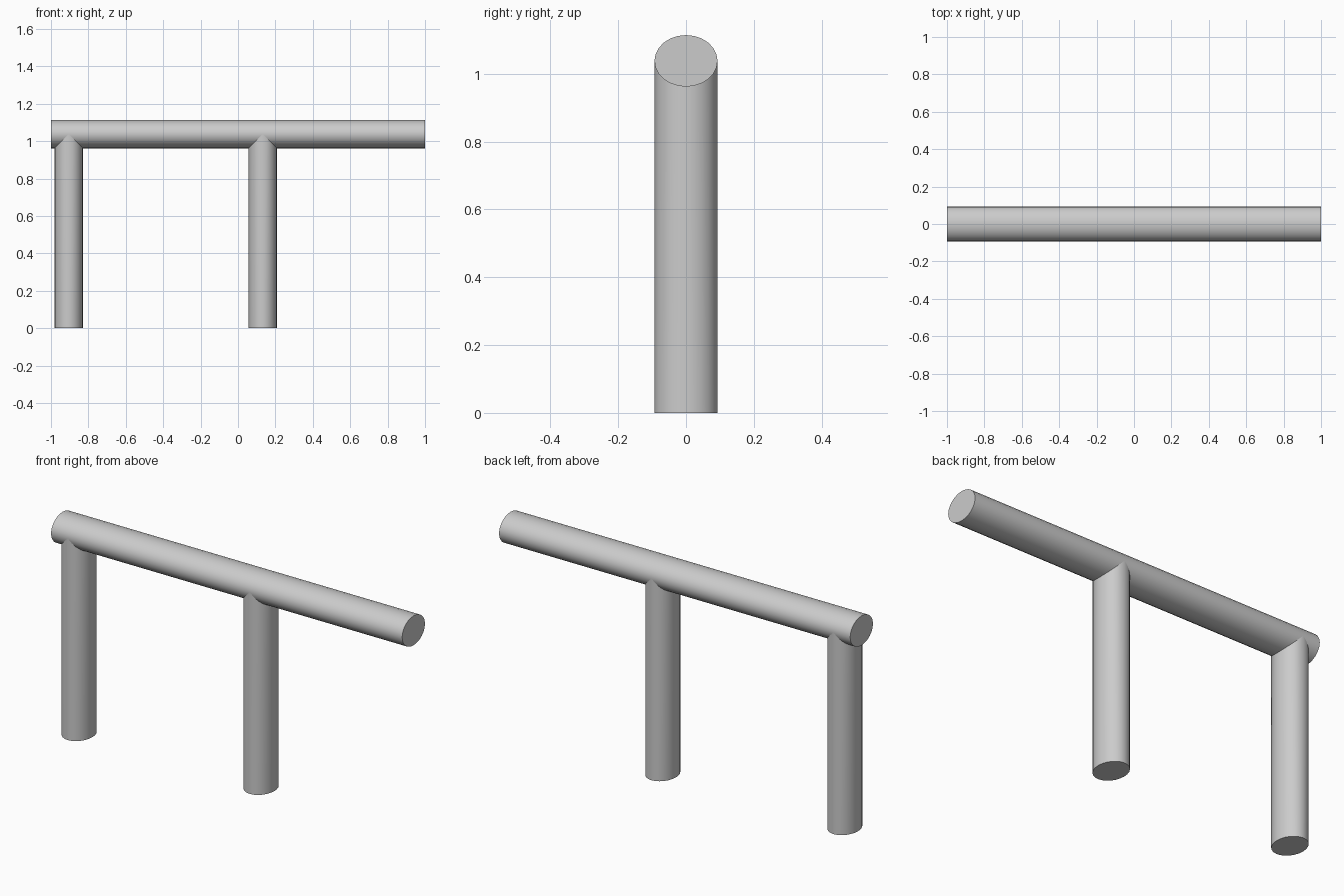
import bpy, bmesh
from math import cos, sin, pi, radians

if "Cube" in bpy.data.objects:
    bpy.data.objects.remove(bpy.data.objects["Cube"])

SIDES = 24
WIDE, NARROW = 0.093, 0.076      # half width in y, half thickness across
BAR_Z = 1.038


def tube(name, ring_start, ring_end, cap_end=True):
    """Solid skin between two rings of points."""
    bm = bmesh.new()
    a = [bm.verts.new(p) for p in ring_start]
    b = [bm.verts.new(p) for p in ring_end]
    for i in range(SIDES):
        j = (i + 1) % SIDES
        bm.faces.new((a[i], a[j], b[j], b[i]))
    bm.faces.new(a[::-1])
    if cap_end:
        bm.faces.new(b)
    bmesh.ops.recalc_face_normals(bm, faces=bm.faces)
    mesh = bpy.data.meshes.new(name)
    bm.to_mesh(mesh)
    bm.free()
    obj = bpy.data.objects.new(name, mesh)
    bpy.context.collection.objects.link(obj)
    bpy.ops.object.select_all(action='DESELECT')
    obj.select_set(True)
    bpy.context.view_layer.objects.active = obj
    bpy.ops.object.shade_smooth_by_angle(angle=radians(35))


# Oval section: (offset across the tube, offset in y)
section = [(NARROW * cos(2 * pi * i / SIDES), WIDE * sin(2 * pi * i / SIDES))
           for i in range(SIDES)]

# Horizontal bar
tube("top_bar",
     [(-1, y, BAR_Z + d) for d, y in section],
     [(1, y, BAR_Z + d) for d, y in section])

# Legs, tops notched to follow the underside of the bar
for name, x in (("left_leg", -0.905), ("middle_leg", 0.132)):
    tube(name,
         [(x + d, y, 0) for d, y in section],
         [(x + d, y, BAR_Z - abs(d)) for d, y in section],
         cap_end=False)
